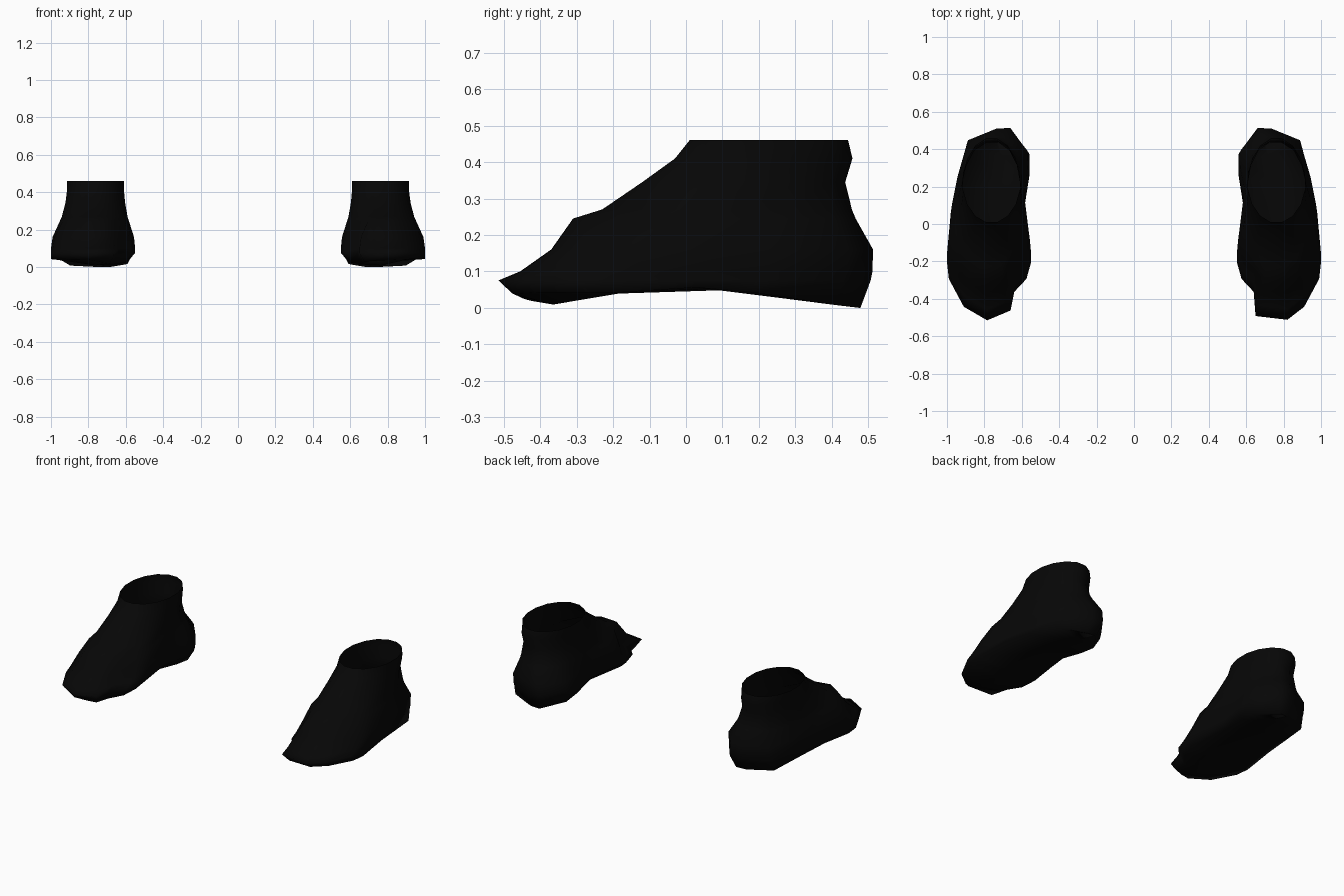
import bpy, bmesh, math

if "Cube" in bpy.data.objects:
    bpy.data.objects.remove(bpy.data.objects["Cube"])

black = bpy.data.materials.new("black fabric")
black.diffuse_color = (0.002, 0.002, 0.002, 1)
black.use_nodes = True
black.node_tree.nodes["Principled BSDF"].inputs["Base Color"].default_value = black.diffuse_color

# Plan outline: starts at the front outer toe, runs along the outer side, then back on the inner side
OUTER = [(0.91, -0.44), (0.99, -0.29), (1.0, -0.2), (0.98, 0.03), (0.95, 0.2), (0.89, 0.44)]
HEEL = [(0.73, 0.51), (0.66, 0.515)]
INNER = [(0.56, 0.37), (0.56, 0.26), (0.585, 0.1), (0.55, -0.2), (0.575, -0.29), (0.64, -0.36)]
# Levels: height, front y, back y, blend from plan outline to collar ellipse
LEVELS = [(0.075, -0.515, 0.505, 0), (0.10, -0.455, 0.51, 0), (0.16, -0.37, 0.512, 0.1),
          (0.245, -0.31, 0.465, 0.55), (0.27, -0.23, 0.455, 0.68), (0.345, -0.12, 0.437, 0.9),
          (0.41, -0.03, 0.457, 1), (0.46, 0.01, 0.445, 1)]
# Sole profile: y, z
SOLE = [(-0.52, 0.06), (-0.44, 0.022), (-0.37, 0.008), (-0.15, 0.045), (0.03, 0.056), (0.47, 0.0), (0.52, 0.0)]


def sole_z(y):
    for (a, za), (b, zb) in zip(SOLE, SOLE[1:]):
        if y <= b:
            return za + (zb - za) * (y - a) / (b - a)
    return 0.0


def shoe(name, side, toe_outer, toe_inner):
    plan = [toe_outer] + OUTER + HEEL + INNER + [toe_inner]
    n = len(plan)
    bm = bmesh.new()

    def quad(*f):
        bm.faces.new(f if side > 0 else f[::-1])

    # sole ring, tucked in at the toe, heel and inner edge, with the outer edge raised
    first = []
    for i, (x, y) in enumerate(plan):
        y *= 0.93
        z = max(sole_z(y), 0.042) if 1 <= i <= 5 else sole_z(y)
        first.append(bm.verts.new((side * (1 - (1 - x) * 0.93), y, z)))
    rings = [first]
    # upper rings, tapering to the collar
    for z, yf, yb, w in LEVELS:
        ring = []
        for i, (x, y) in enumerate(plan):
            a = math.radians(-79 + 360 * i / n)
            cx, cy = 0.762 + 0.155 * math.cos(a), math.sin(a) / math.sin(math.radians(79))
            px = x + (cx - x) * w
            t = y / 0.513 + (cy - y / 0.513) * w
            ring.append(bm.verts.new((side * px, (yf + yb) / 2 + t * (yb - yf) / 2, z)))
        rings.append(ring)
    for lo, hi in zip(rings, rings[1:]):
        for i in range(n):
            j = (i + 1) % n
            quad(lo[i], lo[j], hi[j], hi[i])
    # bottom: a low centre line joined to the outer and inner edges
    centre = []
    for i in range(n // 2):
        p = first[i].co.lerp(first[n - 1 - i].co, 0.6)
        centre.append(bm.verts.new((p.x, p.y, sole_z(p.y))))
    for i in range(n // 2 - 1):
        quad(first[i], centre[i], centre[i + 1], first[i + 1])
        quad(centre[i], first[n - 1 - i], first[n - 2 - i], centre[i + 1])
    # close the thin gaps at the toe and heel ends
    quad(first[n - 1], centre[0], first[0])
    quad(first[n // 2 - 1], centre[-1], first[n // 2])
    for f in bm.faces:
        f.smooth = True
    me = bpy.data.meshes.new(name)
    bm.to_mesh(me)
    bm.free()
    me.materials.append(black)
    bpy.context.collection.objects.link(bpy.data.objects.new(name, me))


# the two shoes differ slightly at the toe
shoe("right_shoe", 1, (0.82, -0.51), (0.65, -0.49))
shoe("left_shoe", -1, (0.785, -0.513), (0.66, -0.46))
